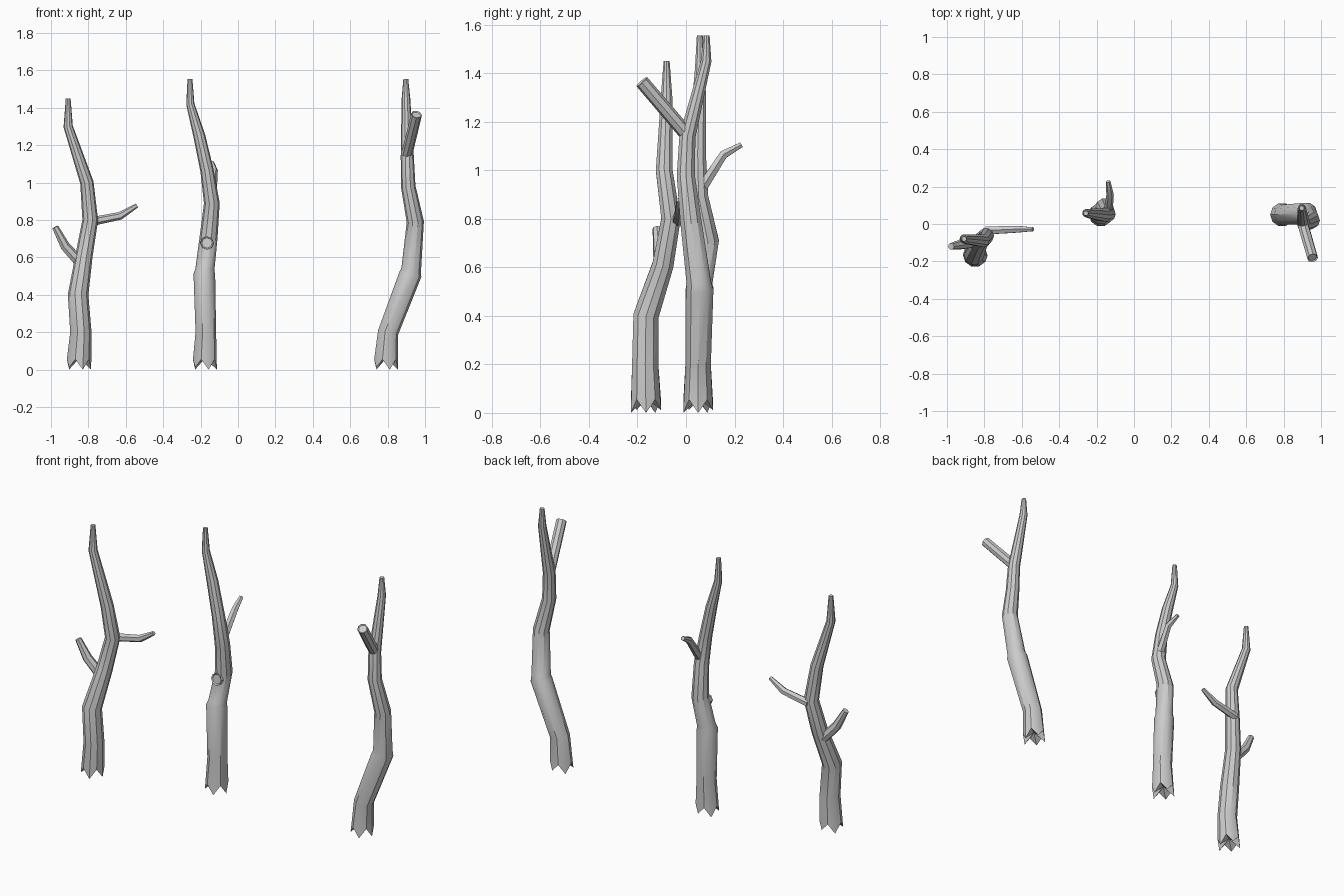
import bpy, bmesh, math
from mathutils import Vector

if "Cube" in bpy.data.objects:
    bpy.data.objects.remove(bpy.data.objects["Cube"])

UP = Vector((0, 0, 1))


def finish(bm, name):
    bmesh.ops.recalc_face_normals(bm, faces=bm.faces[:])
    me = bpy.data.meshes.new(name)
    bm.to_mesh(me)
    bm.free()
    for p in me.polygons:
        p.use_smooth = True
    me.set_sharp_from_angle(angle=math.radians(35))
    ob = bpy.data.objects.new(name, me)
    bpy.context.collection.objects.link(ob)


def limb(name, path, sides, jagged=False, hollow_tip=False):
    """Tapered faceted tube through (x, y, z, radius) points."""
    bm = bmesh.new()
    pts = [Vector(p[:3]) for p in path]
    rings = []
    for i, p in enumerate(pts):
        a = (p - pts[i - 1]).normalized() if i else Vector()
        b = (pts[i + 1] - p).normalized() if i < len(pts) - 1 else Vector()
        t = (a + b).normalized()
        if jagged and i in (0, len(pts) - 1):
            t = UP
        q = UP.rotation_difference(t)
        ring = []
        for k in range(sides):
            ang = 2 * math.pi * k / sides
            r = path[i][3]
            v = p + q @ Vector((r * math.cos(ang), r * math.sin(ang), 0))
            if jagged and i == 0:
                v.z = 0.055 if k % 2 else 0.012 * (k % 4 == 2)
            ring.append(bm.verts.new(v))
        rings.append(ring)

    def bridge(r0, r1):
        for k in range(sides):
            j = (k + 1) % sides
            bm.faces.new((r0[k], r0[j], r1[j], r1[k]))

    for r0, r1 in zip(rings, rings[1:]):
        bridge(r0, r1)
    # splintered, slightly hollow broken base
    if jagged:
        mid = bm.verts.new(pts[0] + Vector((0, 0, 0.06)))
        for k in range(sides):
            bm.faces.new((rings[0][k], rings[0][(k + 1) % sides], mid))
    else:
        bm.faces.new(rings[0])
    top = bm.faces.new(rings[-1])
    # sawn end with a rim
    if hollow_tip:
        d = (pts[-1] - pts[-2]).normalized()
        bmesh.ops.recalc_face_normals(bm, faces=bm.faces[:])
        bmesh.ops.inset_region(bm, faces=[top], thickness=path[-1][3] * 0.2)
        bmesh.ops.translate(bm, verts=top.verts[:], vec=-d * 0.006)
    finish(bm, name)


# Left branch
limb("left_trunk", [
    (-.85, -.165, 0, .065), (-.84, -.168, .2, .057), (-.855, -.165, .4, .055),
    (-.823, -.095, .61, .046), (-.79, -.062, .8, .042), (-.808, -.09, 1.0, .036),
    (-.908, -.08, 1.3, .025), (-.908, -.08, 1.45, .013)], 10, jagged=True)
limb("left_trunk_right_twig", [
    (-.79, -.035, .79, .024), (-.63, -.028, .822, .021),
    (-.54, -.028, .878, .012)], 6)
limb("left_trunk_left_twig", [
    (-.835, -.095, .56, .03), (-.925, -.11, .66, .027),
    (-.978, -.12, .762, .018)], 7)

# Middle branch
limb("middle_trunk", [
    (-.177, .05, 0, .064), (-.172, .05, .2, .055), (-.18, .055, .51, .058),
    (-.177, .06, .535, .051), (-.157, .09, .71, .048), (-.14, .052, .89, .042),
    (-.165, .048, 1.06, .036), (-.207, .053, 1.25, .032),
    (-.255, .058, 1.42, .022), (-.257, .057, 1.555, .013)], 10, jagged=True)
limb("middle_trunk_knot", [
    (-.163, .09, .67, .036), (-.166, .03, .678, .035)], 8, hollow_tip=True)
limb("middle_trunk_twig", [
    (-.14, .055, .91, .025), (-.128, .155, 1.065, .02),
    (-.138, .228, 1.105, .012)], 6)

# Right branch
limb("right_trunk", [
    (.792, .05, 0, .064), (.803, .05, .2, .055), (.922, .056, .51, .06),
    (.926, .053, .535, .053), (.948, .02, .79, .046), (.91, -.001, .98, .039),
    (.905, .006, 1.14, .035), (.898, .083, 1.45, .023),
    (.897, .085, 1.555, .013)], 10, jagged=True)
limb("right_trunk_stub", [
    (.9, .01, 1.14, .03), (.955, -.182, 1.365, .029)], 8, hollow_tip=True)
